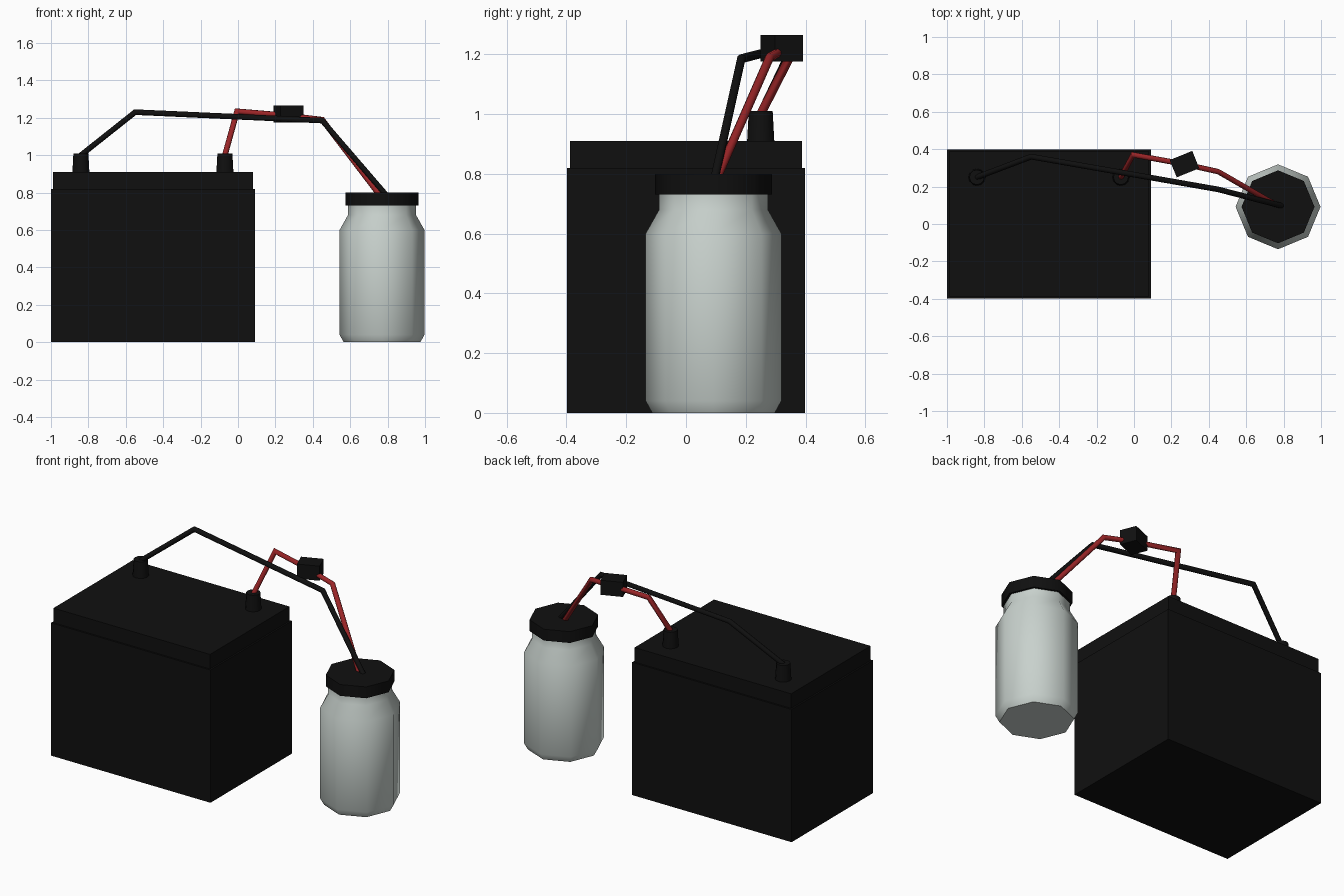
import bpy, bmesh, math
from mathutils import Vector

if "Cube" in bpy.data.objects:
    bpy.data.objects.remove(bpy.data.objects["Cube"])


def material(name, rgb):
    m = bpy.data.materials.new(name)
    m.diffuse_color = (*rgb, 1)
    m.use_nodes = True
    m.node_tree.nodes["Principled BSDF"].inputs["Base Color"].default_value = m.diffuse_color
    return m


BLACK = material("black_plastic", (0.005, 0.005, 0.005))
RED = material("red_insulation", (0.32, 0.018, 0.02))
WHITE = material("pale_jar", (0.58, 0.64, 0.61))


def finish(name, bm, mat, smooth=None):
    bmesh.ops.recalc_face_normals(bm, faces=bm.faces)
    me = bpy.data.meshes.new(name)
    bm.to_mesh(me)
    bm.free()
    me.materials.append(mat)
    ob = bpy.data.objects.new(name, me)
    bpy.context.collection.objects.link(ob)
    if smooth:
        bpy.ops.object.select_all(action='DESELECT')
        ob.select_set(True)
        bpy.context.view_layer.objects.active = ob
        bpy.ops.object.shade_smooth_by_angle(angle=math.radians(smooth))
    return ob


def box(name, center, size, mat, turn=0):
    bm = bmesh.new()
    bmesh.ops.create_cube(bm, size=1)
    bmesh.ops.scale(bm, vec=size, verts=bm.verts)
    ob = finish(name, bm, mat)
    ob.location = center
    ob.rotation_euler.z = math.radians(turn)
    return ob


def lathe(name, x, y, profile, sides, mat, smooth):
    """Closed turned shape from (radius, height) pairs."""
    bm = bmesh.new()
    rings = [[bm.verts.new((x + r * math.cos(2 * math.pi * i / sides),
                            y + r * math.sin(2 * math.pi * i / sides), z))
              for i in range(sides)] for r, z in profile]
    for a, b in zip(rings, rings[1:]):
        for i in range(sides):
            j = (i + 1) % sides
            bm.faces.new((a[i], a[j], b[j], b[i]))
    bm.faces.new(rings[0])
    bm.faces.new(rings[-1])
    return finish(name, bm, mat, smooth)


def wire(name, points, radius, mat, sides=8):
    """Tube with mitred bends along a path."""
    pts = [Vector(p) for p in points]
    bm = bmesh.new()
    rings = []
    d = (pts[1] - pts[0]).normalized()
    u = d.orthogonal().normalized()
    v = d.cross(u)
    ring = [pts[0] + radius * (math.cos(t) * u + math.sin(t) * v)
            for t in (2 * math.pi * i / sides for i in range(sides))]
    rings.append(ring)
    for k in range(1, len(pts)):
        d = (pts[k] - pts[k - 1]).normalized()
        n = d if k == len(pts) - 1 else (d + (pts[k + 1] - pts[k]).normalized()).normalized()
        ring = [p + d * ((pts[k] - p).dot(n) / d.dot(n)) for p in ring]
        rings.append(ring)
    rings = [[bm.verts.new(p) for p in r] for r in rings]
    for a, b in zip(rings, rings[1:]):
        for i in range(sides):
            j = (i + 1) % sides
            bm.faces.new((a[i], a[j], b[j], b[i]))
    bm.faces.new(rings[0])
    bm.faces.new(rings[-1])
    return finish(name, bm, mat, 50)


# battery case, lid and terminals
box("battery_case", (-0.455, 0, 0.41), (1.09, 0.795, 0.82), BLACK)
box("battery_lid", (-0.455, 0, 0.86), (1.07, 0.775, 0.10), BLACK)
for side, x in (("left", -0.84), ("right", -0.07)):
    lathe(side + "_terminal", x, 0.25, [(0.046, 0.90), (0.04, 1.01)], 12, BLACK, 40)

# jar with screw lid
lathe("jar", 0.77, 0.092, [(0.205, 0), (0.227, 0.04), (0.227, 0.60), (0.182, 0.68),
                           (0.182, 0.74)], 8, WHITE, 60)
lathe("jar_lid", 0.77, 0.092, [(0.195, 0.73), (0.195, 0.80)], 8, BLACK, 50)

# wires and inline switch
wire("black_wire", [(-0.84, 0.25, 1.0), (-0.55, 0.36, 1.23), (0.45, 0.185, 1.185),
                    (0.79, 0.097, 0.79)], 0.015, BLACK)
wire("red_wire", [(-0.07, 0.25, 1.0), (-0.005, 0.37, 1.235), (0.27, 0.32, 1.212),
                  (0.45, 0.28, 1.19), (0.755, 0.105, 0.79)], 0.015, RED)
box("inline_switch", (0.27, 0.32, 1.22), (0.13, 0.10, 0.09), BLACK, 22)
